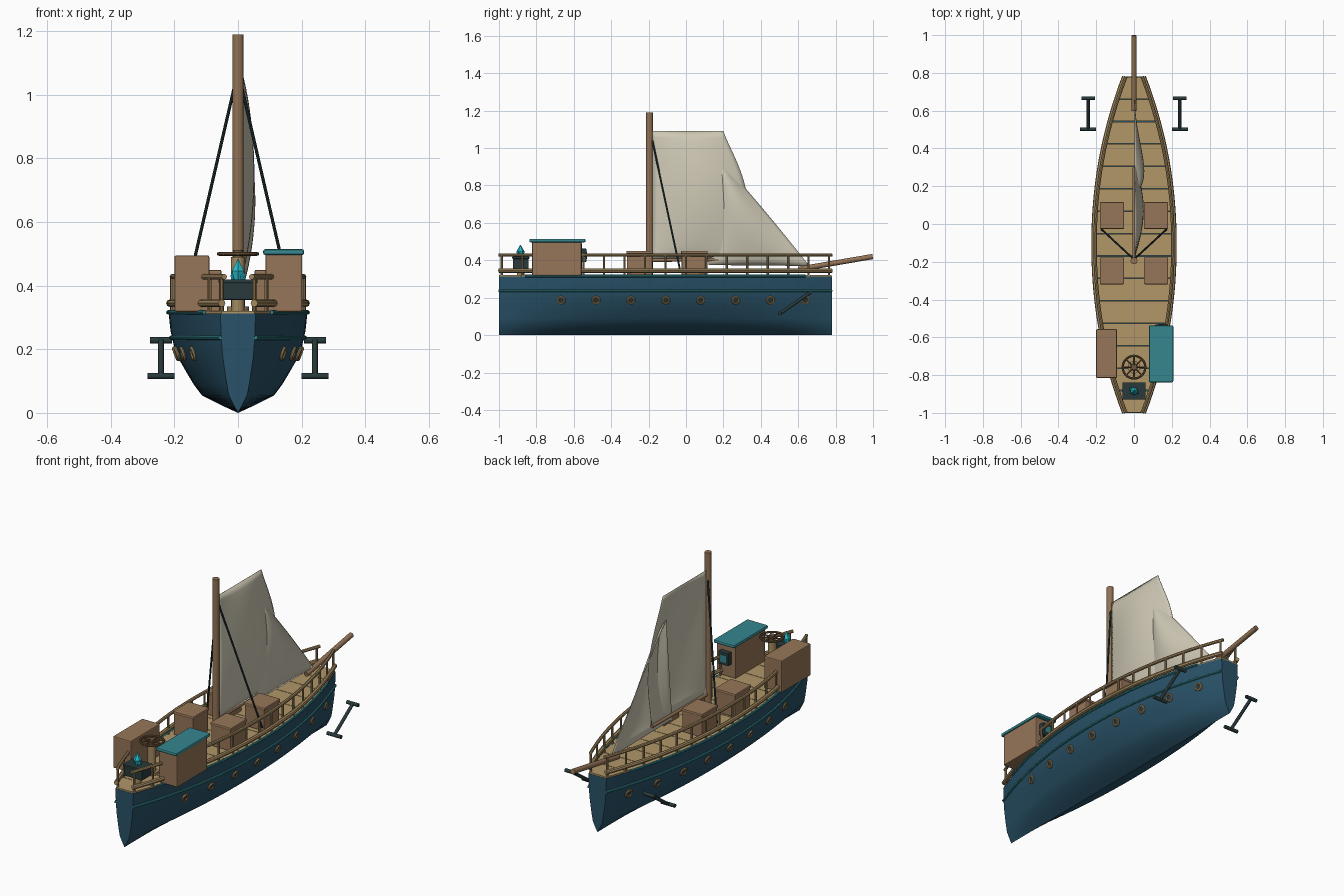
import bpy, bmesh, math
from mathutils import Vector

if "Cube" in bpy.data.objects:
    bpy.data.objects.remove(bpy.data.objects["Cube"])

COLOURS = {
    "hull_blue": (0.022, 0.085, 0.14), "teal": (0.035, 0.24, 0.27),
    "deck_tan": (0.44, 0.31, 0.14), "crate_brown": (0.31, 0.18, 0.10),
    "spar_brown": (0.29, 0.17, 0.09), "iron": (0.022, 0.042, 0.045),
    "crystal_cyan": (0.02, 0.50, 0.60), "sailcloth": (0.62, 0.58, 0.46),
    "wheel_brown": (0.17, 0.10, 0.045), "rail_tan": (0.38, 0.26, 0.12),
}
MATS = {}
for n, c in COLOURS.items():
    MATS[n] = bpy.data.materials.new(n)
    MATS[n].diffuse_color = (*c, 1)


def finish(name, bm, mat, smooth=False):
    bmesh.ops.recalc_face_normals(bm, faces=bm.faces)
    me = bpy.data.meshes.new(name)
    bm.to_mesh(me)
    bm.free()
    me.materials.append(MATS[mat])
    ob = bpy.data.objects.new(name, me)
    bpy.context.collection.objects.link(ob)
    if smooth:
        bpy.ops.object.select_all(action='DESELECT')
        ob.select_set(True)
        bpy.context.view_layer.objects.active = ob
        bpy.ops.object.shade_smooth_by_angle(angle=math.radians(40))
    return ob


def box(name, x, y, z, mat, bevel=0.005):
    bm = bmesh.new()
    bmesh.ops.create_cube(bm, size=1)
    for v in bm.verts:
        for i, r in enumerate((x, y, z)):
            v.co[i] = (r[0] + r[1]) / 2 + v.co[i] * (r[1] - r[0])
    if bevel:
        bmesh.ops.bevel(bm, geom=bm.edges[:], offset=bevel, segments=2,
                        profile=0.5, affect='EDGES')
    return finish(name, bm, mat)


def rod(name, a, b, r, mat, r2=None, seg=16):
    a, b = Vector(a), Vector(b)
    bm = bmesh.new()
    bmesh.ops.create_cone(bm, cap_ends=True, segments=seg, radius1=r,
                          radius2=r if r2 is None else r2, depth=(b - a).length)
    q = (b - a).to_track_quat('Z', 'Y')
    for v in bm.verts:
        v.co = q @ v.co + (a + b) / 2
    return finish(name, bm, mat, True)


def tube(name, pts, r, mat, cyclic=False):
    cu = bpy.data.curves.new(name, 'CURVE')
    cu.dimensions = '3D'
    cu.bevel_depth, cu.bevel_resolution, cu.use_fill_caps = r, 2, True
    sp = cu.splines.new('POLY')
    sp.points.add(len(pts) - 1)
    for p, c in zip(sp.points, pts):
        p.co = (*c, 1)
    sp.use_cyclic_u = cyclic
    tmp = bpy.data.objects.new(name, cu)
    bpy.context.collection.objects.link(tmp)
    bpy.context.view_layer.update()
    me = bpy.data.meshes.new_from_object(
        tmp.evaluated_get(bpy.context.evaluated_depsgraph_get()))
    bm = bmesh.new()
    bm.from_mesh(me)
    bpy.data.objects.remove(tmp)
    return finish(name, bm, mat, True)


# Hull shape: plan half-width along y, section factor along z
Y0, Y1, TOP = -1.0, 0.78, 0.312
SECTION = [(0, 0), (0.02, 0.2), (0.055, 0.52), (0.09, 0.64), (0.13, 0.75),
           (0.17, 0.855), (0.21, 0.925), (0.26, 0.975), (TOP, 1.0)]


def half_width(y):
    t = (y + 0.11) / 0.89
    return 0.055 + 0.163 * (1 - min(1, abs(t)) ** 2.1)


def side_x(y, z):
    for (z0, f0), (z1, f1) in zip(SECTION, SECTION[1:]):
        if z <= z1:
            return half_width(y) * (f0 + (f1 - f0) * (z - z0) / (z1 - z0))
    return half_width(y)


def span(a, b, n):
    return [a + (b - a) * i / n for i in range(n + 1)]


bm = bmesh.new()
rings = []
for y in span(Y0, Y1, 40):
    w = half_width(y)
    ring = [bm.verts.new((-w * f, y, z)) for z, f in reversed(SECTION)]
    ring += [bm.verts.new((w * f, y, z)) for z, f in SECTION[1:]]
    rings.append(ring)
for a, b in zip(rings, rings[1:]):
    for i in range(len(a)):
        j = (i + 1) % len(a)
        bm.faces.new((a[i], a[j], b[j], b[i]))
bm.faces.new(rings[0])
bm.faces.new(rings[-1])
finish("hull", bm, "hull_blue", True)

# Deck boards laid across the hull
bm = bmesh.new()
edges = span(Y0, Y1, 15)
for a, b in zip(edges, edges[1:]):
    ys = span(a + 0.0015, b - 0.0015, 3)
    out = [(half_width(y) - 0.003, y) for y in ys]
    out += [(-x, y) for x, y in reversed(out)]
    f = bm.faces.new([bm.verts.new((x, y, 0.308)) for x, y in out])
    g = bmesh.ops.extrude_face_region(bm, geom=[f])["geom"]
    for v in g:
        if isinstance(v, bmesh.types.BMVert):
            v.co.z = 0.32
finish("deck", bm, "deck_tan")

# Parts mirrored on both sides of the hull
for s, side in ((-1, "left"), (1, "right")):
    tube(side + "_edge_trim", [(s * (half_width(y) + 0.001), y, 0.316)
         for y in span(-0.86, 0.64, 30)], 0.007, "teal")
    tube(side + "_rub_strake", [(s * (side_x(y, 0.237) + 0.002), y, 0.237)
         for y in span(Y0, Y1, 36)], 0.007, "teal")
    tube(side + "_toe_rail", [(s * (half_width(y) - 0.004), y, 0.345)
         for y in span(Y0, Y1, 36)], 0.012, "rail_tan")
    tube(side + "_hand_rail", [(s * (half_width(y) - 0.012), y, 0.428)
         for y in span(Y0, Y1, 36)], 0.009, "rail_tan")
    for y in span(Y0 + 0.015, Y1 - 0.015, 16):
        x = s * (half_width(y) - 0.01)
        rod(side + "_rail_post", (x, y, 0.312), (x, y, 0.428), 0.006, "rail_tan", seg=8)
    # portholes
    for y in span(-0.667, 0.638, 7):
        z = 0.187
        p = Vector((s * side_x(y, z), y, z))
        ty = Vector((s * (side_x(y + .01, z) - side_x(y - .01, z)), 0.02, 0)).normalized()
        tz = Vector((s * (side_x(y, z + .01) - side_x(y, z - .01)), 0, 0.02)).normalized()
        n = ty.cross(tz) * s
        n = n.normalized() if n.x * s > 0 else -n.normalized()
        tube(side + "_porthole_ring", [p + n * 0.003 + ty * math.cos(a) * 0.018
             + tz * math.sin(a) * 0.018 for a in span(0, math.tau, 20)[:-1]],
             0.006, "rail_tan", True)
        rod(side + "_porthole_glass", p - n * 0.004, p + n * 0.004, 0.016, "iron")
    # anchors
    rod(side + "_anchor_shank", (s * .242, .668, .23), (s * .242, .502, .115), 0.009, "iron")
    rod(side + "_anchor_stock", (s * .207, .666, .228), (s * .277, .666, .228), 0.01, "iron")
    rod(side + "_anchor_arms", (s * .2, .502, .116), (s * .285, .502, .116), 0.01, "iron")
    # shrouds
    rod(side + "_shroud", (s * .008, -.18, 1.04), (s * .17, -.03, .34), 0.005, "iron", seg=8)
    # deck crates with lids
    for y in (-0.248, 0.045):
        x = sorted((s * .056, s * .177))
        box(side + "_deck_crate", x, (y - .068, y + .068), (.318, .44), "crate_brown")
        x = sorted((s * .052, s * .181))
        box(side + "_crate_lid", x, (y - .071, y + .071), (.434, .45), "crate_brown")

# Large stern crate
box("stern_crate", (-.2, -.09), (-.815, -.557), (.318, .495), "crate_brown")

# Deckhouse with roof and window
box("deckhouse", (.086, .202), (-.823, -.56), (.318, .5), "crate_brown")
box("deckhouse_roof", (.079, .208), (-.838, -.537), (.496, .515), "teal", 0.007)
box("window_frame", (.112, .175), (-.562, -.532), (.392, .462), "iron", 0.003)
box("window_pane", (.126, .161), (-.535, -.53), (.408, .446), "teal", 0)

# Steering wheel on its pedestal
WY, WZ = -0.758, 0.5
rod("wheel_pedestal", (0, WY, .315), (0, WY, .49), 0.022, "rail_tan")
rod("pedestal_base", (0, WY, .315), (0, WY, .335), 0.034, "rail_tan")
tube("wheel_rim", [(math.cos(a) * .06, WY + math.sin(a) * .06, WZ)
     for a in span(0, math.tau, 28)[:-1]], 0.006, "wheel_brown", True)
rod("wheel_hub", (0, WY, WZ - .012), (0, WY, WZ + .012), 0.015, "wheel_brown")
for a in span(0, math.pi, 4)[:-1]:
    d = Vector((math.cos(a), math.sin(a), 0)) * 0.066
    c = Vector((0, WY, WZ))
    rod("wheel_spoke", c - d, c + d, 0.004, "wheel_brown", seg=8)

# Crystal lamp at the stern
box("lamp_box", (-.057, .057), (-.925, -.842), (.355, .41), "iron", 0.004)
box("lamp_lid", (-.061, .061), (-.929, -.838), (.408, .42), "iron", 0.003)
rod("lamp_leg", (0, -.884, .315), (0, -.884, .36), 0.02, "rail_tan")
for x, y, r, h in ((0, -.885, .022, .485), (-.015, -.875, .01, .45), (.016, -.892, .01, .447)):
    low = .42 + (h - .42) * .4
    for a, b, r1, r2 in ((.415, low, r * .6, r), (low, h, r, 0)):
        bm = bmesh.new()
        bmesh.ops.create_cone(bm, cap_ends=True, segments=6, radius1=r1, radius2=r2, depth=b - a)
        bmesh.ops.translate(bm, verts=bm.verts, vec=(x, y, (a + b) / 2))
        finish("crystal", bm, "crystal_cyan")

# Mast, boom and bowsprit
rod("mast", (0, -.195, .312), (0, -.195, 1.19), 0.018, "spar_brown")
rod("boom", (0, -.19, .40), (0, .3, .405), 0.009, "spar_brown")
rod("bowsprit", (0, .6, .352), (0, .998, .42), 0.014, "spar_brown")


def sail(name, left, right, bulge, n=20):
    """Cloth between two edge functions of height v, bellied to the right."""
    bm = bmesh.new()
    g = []
    for v in span(0, 1, n):
        a, b = Vector(left(v)), Vector(right(v))
        row = []
        for u in span(0, 1, n):
            p = a.lerp(b, u)
            x = 0.003 + bulge * math.sin(math.pi * u) * math.sin(math.pi * v) ** 0.7
            row.append(bm.verts.new((x, p.x, p.y)))
        g.append(row)
    for i in range(n):
        for j in range(n):
            bm.faces.new((g[i][j], g[i][j + 1], g[i + 1][j + 1], g[i + 1][j]))
    bmesh.ops.remove_doubles(bm, verts=bm.verts, dist=1e-5)
    ob = finish(name, bm, sail_mat, True)
    m = ob.modifiers.new("cloth", 'SOLIDIFY')
    m.thickness, m.offset = 0.003, 0


# Mainsail (curved trailing edge) and triangular headsail
sail_mat = "sailcloth"
sail("mainsail", lambda v: (-.178, .41 + .68 * v),
     lambda v: (.3 - .1 * v + .075 * math.sin(math.pi * v) ** 1.2, .41 + .68 * v), 0.047)
sail("headsail", lambda v: (.12 + .05 * v, .375 + .575 * v),
     lambda v: (.66 - .49 * v, .37 + .58 * v + .01 * math.sin(math.pi * v)), 0.05)

for m in bpy.data.materials:
    if m.users and not m.is_grease_pencil:
        m.use_nodes = True
        m.node_tree.nodes["Principled BSDF"].inputs["Base Color"].default_value = m.diffuse_color
